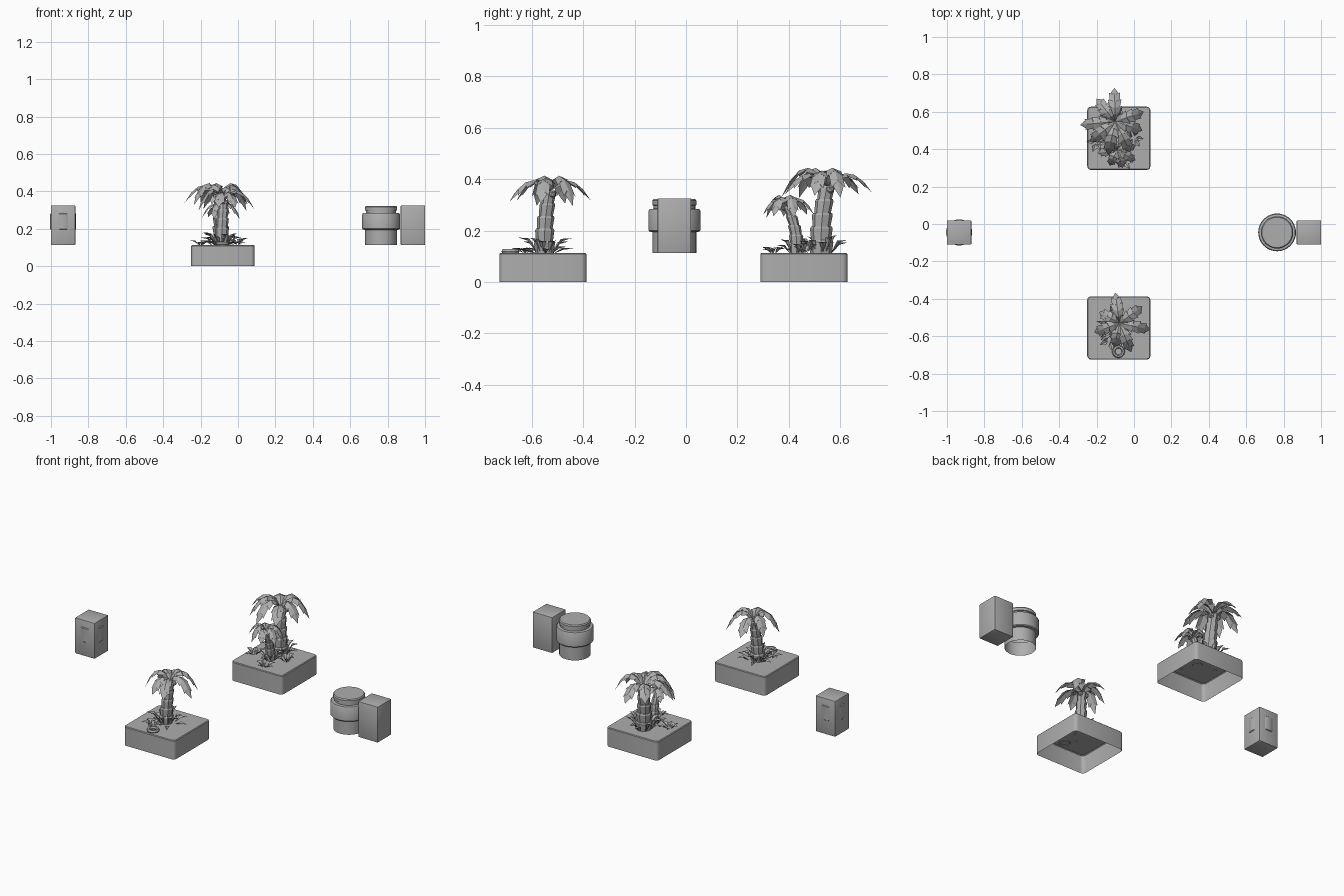
import bpy, bmesh, math, random
from mathutils import Vector

if "Cube" in bpy.data.objects:
    bpy.data.objects.remove(bpy.data.objects["Cube"])

random.seed(4)
GREY = bpy.data.materials.new("plain_grey")
GREY.diffuse_color = (0.42, 0.42, 0.42, 1)
GREY.use_nodes = True
GREY.node_tree.nodes["Principled BSDF"].inputs["Base Color"].default_value = GREY.diffuse_color


def finish(name, bm, smooth=False):
    bmesh.ops.recalc_face_normals(bm, faces=bm.faces)
    mesh = bpy.data.meshes.new(name)
    bm.to_mesh(mesh)
    bm.free()
    ob = bpy.data.objects.new(name, mesh)
    bpy.context.collection.objects.link(ob)
    mesh.materials.append(GREY)
    if smooth:
        bpy.ops.object.select_all(action='DESELECT')
        ob.select_set(True)
        bpy.context.view_layer.objects.active = ob
        bpy.ops.object.shade_smooth_by_angle(angle=math.radians(35))
    return ob


def loft(bm, rings, cap_start=False, cap_end=False, closed=False):
    """Skin a list of rings of points."""
    vs = [[bm.verts.new(p) for p in r] for r in rings]
    n = len(vs[0])
    pairs = list(zip(vs, vs[1:])) + ([(vs[-1], vs[0])] if closed else [])
    for a, b in pairs:
        for i in range(n):
            j = (i + 1) % n
            bm.faces.new((a[i], a[j], b[j], b[i]))
    if cap_start:
        bm.faces.new(vs[0][::-1])
    if cap_end:
        bm.faces.new(vs[-1])


def circle(c, r, n):
    return [(c[0] + r * math.cos(k * math.tau / n),
             c[1] + r * math.sin(k * math.tau / n), c[2]) for k in range(n)]


def round_rect(cx, cy, z, half, r, inset=0.0, steps=3):
    pts = []
    for q in range(4):
        sx, sy = ((1, 1), (-1, 1), (-1, -1), (1, -1))[q]
        for s in range(steps + 1):
            a = math.pi / 2 * (q + s / steps)
            pts.append((cx + sx * (half - r) + (r - inset) * math.cos(a),
                        cy + sy * (half - r) + (r - inset) * math.sin(a), z))
    return pts


def planter(name, cx, cy):
    # open-bottomed shell with a lightly eased rim
    bm = bmesh.new()
    loft(bm, [round_rect(cx, cy, 0, 0.169, 0.02),
              round_rect(cx, cy, 0.109, 0.169, 0.02),
              round_rect(cx, cy, 0.113, 0.169, 0.02, 0.004)], cap_end=True)
    finish(name, bm, True)


def frond(bm, origin, tip, rise, fall, width, segs=5):
    """Drooping folded leaf with a saw-toothed edge."""
    o = Vector(origin)
    run = Vector((tip[0], tip[1], 0))
    side = Vector((-run.y, run.x, 0)).normalized()

    def spine(t):
        return o + run * t + Vector((0, 0, rise * t - fall * t * t))

    def half(t):
        return width * math.sin(math.pi * min(0.12 + 0.80 * t, 0.95)) ** 0.7

    for i in range(segs):
        t0, t1 = i / segs, (i + 1) / segs
        for s in (-1, 1):
            def edge(t, k, sweep):
                w = half(t) * k
                return spine(min(t + sweep, 1.02)) + side * s * w - Vector((0, 0, 0.45 * w))
            pts = [spine(t0), spine(t1)]
            if i < segs - 1:
                pts.append(edge(t1, 1.0, 0.06))
            pts.append(edge(t0, 0.74, 0.05))
            bm.faces.new([bm.verts.new(p) for p in pts])


def blade(bm, base, angle, length, height, width):
    """Simple pointed ground leaf, folded along the middle."""
    d = Vector((math.cos(angle), math.sin(angle), 0))
    side = Vector((-d.y, d.x, 0))
    o = Vector(base)
    up = Vector((0, 0, height))
    mid = bm.verts.new(o + d * length * 0.5 + up * 0.8)
    root, tip = bm.verts.new(o), bm.verts.new(o + d * length + up)
    for s in (-1, 1):
        e = bm.verts.new(o + d * length * 0.45 + up * 0.85 + side * s * width + Vector((0, 0, 0.006)))
        bm.faces.new((root, mid, e))
        bm.faces.new((mid, tip, e))


def palm(name, base, crown, r, tips, rise, fall, width, nuts):
    base, crown = Vector(base), Vector(crown)
    # trunk of stacked flaring segments on a slight curve
    bm = bmesh.new()
    n = 5
    bend = Vector((0, (base.y - crown.y) * 0.35, 0))

    def axis(t):
        return base.lerp(crown, t) + bend * math.sin(math.pi * t)
    for i in range(n):
        t0, t1 = i / n, (i + 1) / n
        ra, rb = r * (1.2 - 0.5 * t0), r * (1.3 - 0.5 * t1)
        loft(bm, [circle(axis(t0), ra * 0.88, 8), circle(axis(t1 - 0.03), rb, 8),
                  circle(axis(t1), rb * 0.9, 8)], True, True)
    finish(name + "_trunk", bm)
    # crown leaves
    bm = bmesh.new()
    for k, (tx, ty) in enumerate(tips):
        lift = 1.0 + 0.18 * ((k * 2) % 3 - 1)
        frond(bm, crown, (tx - crown.x, ty - crown.y), rise * lift, fall * lift, width)
    finish(name + "_fronds", bm)
    # nuts hanging below the crown
    bm = bmesh.new()
    for k in range(3):
        a = k * math.tau / 3 + 0.5
        res = bmesh.ops.create_icosphere(bm, subdivisions=1, radius=nuts)
        bmesh.ops.translate(bm, verts=res["verts"], vec=crown + Vector(
            (math.cos(a) * nuts * 1.5, math.sin(a) * nuts * 1.5, -nuts * 0.9)))
    finish(name + "_nuts", bm)


def undergrowth(name, clumps):
    bm = bmesh.new()
    for cx, cy, r0, count, length, height in clumps:
        for k in range(count):
            a = k * math.tau / count + random.uniform(-0.25, 0.25)
            base = (cx + r0 * math.cos(a), cy + r0 * math.sin(a), 0.111)
            blade(bm, base, a, length * random.uniform(0.8, 1.15),
                  height * random.uniform(0.7, 1.2), 0.014)
    finish(name, bm)


# planters
planter("front_planter", -0.081, -0.556)
planter("back_planter", -0.081, 0.458)

# palms
palm("front_palm", (-0.09, -0.55, 0.11), (-0.078, -0.53, 0.355), 0.034,
     [(-0.10, -0.368), (0.045, -0.44), (0.088, -0.565), (-0.015, -0.685),
      (-0.212, -0.58), (-0.185, -0.47), (-0.105, -0.66)], 0.24, 0.29, 0.036, 0.015)
palm("tall_palm", (-0.088, 0.525, 0.11), (-0.10, 0.548, 0.375), 0.040,
     [(-0.105, 0.727), (0.052, 0.60), (0.045, 0.50), (-0.02, 0.385), (-0.14, 0.37),
      (-0.288, 0.53), (-0.20, 0.67), (-0.235, 0.44)], 0.27, 0.31, 0.038, 0.017)
palm("short_palm", (-0.088, 0.43, 0.11), (-0.09, 0.395, 0.295), 0.025,
     [(-0.07, 0.498), (0.01, 0.42), (0.008, 0.34), (-0.06, 0.30),
      (-0.13, 0.312), (-0.195, 0.38), (-0.16, 0.47)], 0.18, 0.22, 0.028, 0.010)

# ground leaves
undergrowth("front_undergrowth", [(-0.09, -0.55, 0.03, 9, 0.07, 0.055),
                                  (-0.08, -0.55, 0.04, 7, 0.085, 0.022),
                                  (-0.13, -0.62, 0.01, 5, 0.05, 0.022)])
undergrowth("back_undergrowth", [(-0.09, 0.53, 0.035, 10, 0.07, 0.06),
                                 (-0.09, 0.43, 0.025, 7, 0.06, 0.045),
                                 (-0.20, 0.44, 0.01, 6, 0.05, 0.022),
                                 (-0.06, 0.34, 0.01, 6, 0.045, 0.020),
                                 (0.0, 0.46, 0.01, 5, 0.04, 0.035)])

# small coiled ring lying on the front planter
bm = bmesh.new()
rings = []
for k in range(12):
    a = k * math.tau / 12
    c = Vector((-0.083 + 0.026 * math.cos(a), -0.682 + 0.026 * math.sin(a), 0.119))
    d = Vector((math.cos(a), math.sin(a), 0))
    rings.append([c + d * 0.009 * math.cos(b) + Vector((0, 0, 0.011 * math.sin(b)))
                  for b in [j * math.tau / 6 for j in range(6)]])
loft(bm, rings, closed=True)
finish("ground_ring", bm)


def box(name, x):
    bm = bmesh.new()
    bmesh.ops.create_cube(bm, size=1)
    bmesh.ops.scale(bm, verts=bm.verts, vec=(0.13, 0.13, 0.213))
    bmesh.ops.translate(bm, verts=bm.verts, vec=(x, -0.045, 0.2185))
    bmesh.ops.bevel(bm, geom=bm.edges[:], offset=0.004, segments=2,
                    profile=0.5, affect='EDGES')
    finish(name, bm, True)


def turned(name, c, profile, cap_start, cap_end):
    bm = bmesh.new()
    loft(bm, [circle((*c, z), r, 40) for r, z in profile], cap_start, cap_end)
    finish(name, bm, True)


# upright boxes
box("left_box", -0.935)
box("right_box", 0.935)
# band that just breaks through the left box faces
turned("left_box_band", (-0.935, -0.045),
       [(0.064, 0.194), (0.070, 0.199), (0.070, 0.279), (0.064, 0.284)], True, True)
# round drum, open underneath, with a collar and a lid
turned("drum", (0.765, -0.045),
       [(0.085, 0.112), (0.085, 0.194), (0.097, 0.196), (0.101, 0.201), (0.101, 0.277),
        (0.097, 0.283), (0.081, 0.285), (0.081, 0.297), (0.086, 0.299), (0.086, 0.316),
        (0.081, 0.322)], False, True)
